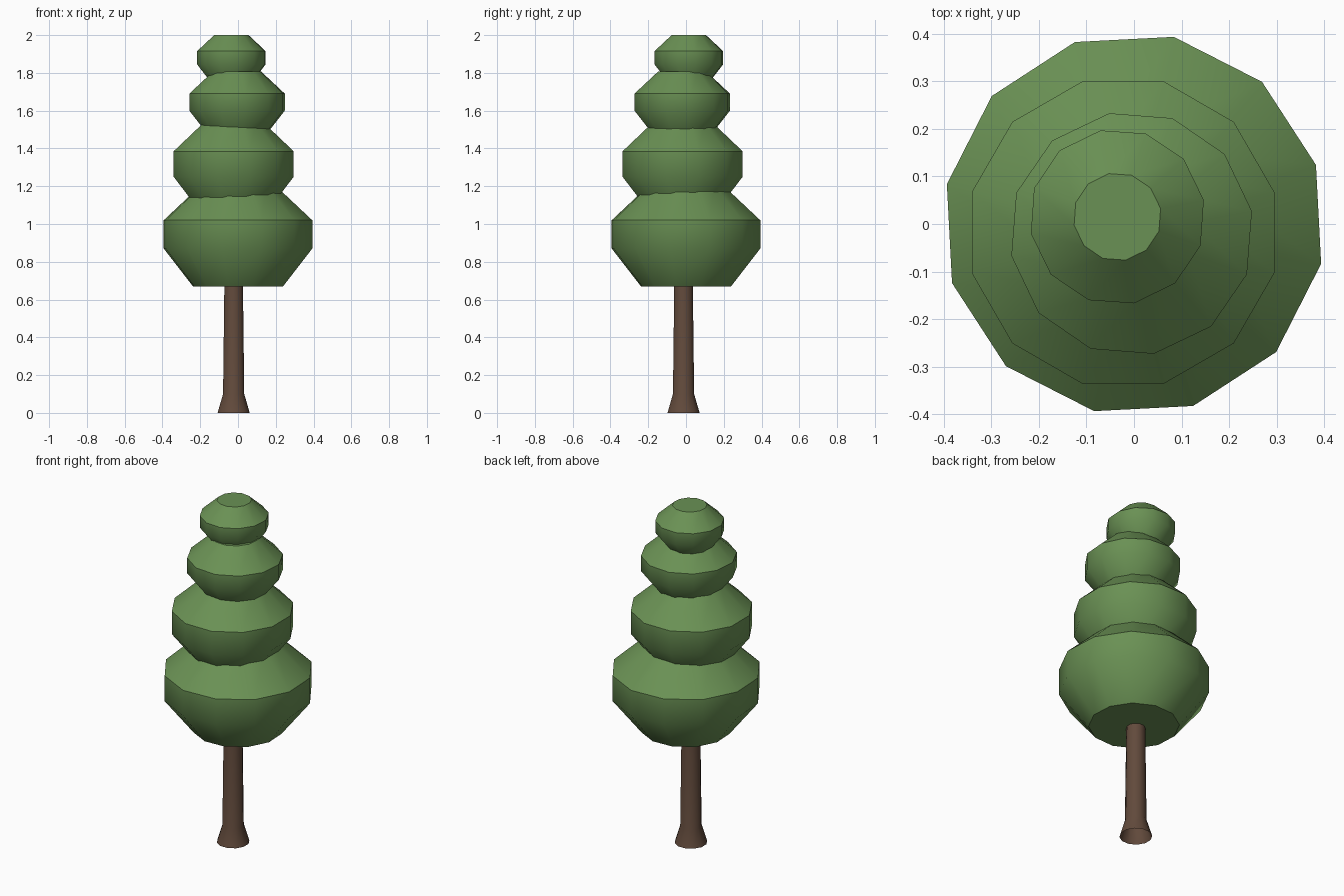
import bpy, math

default_cube = bpy.data.objects.get("Cube")
if default_cube:
    bpy.data.objects.remove(default_cube, do_unlink=True)

SIDES = 12


def make_material(name, rgb):
    mat = bpy.data.materials.new(name)
    mat.use_nodes = True
    color = (*rgb, 1.0)
    mat.diffuse_color = color
    bsdf = next(n for n in mat.node_tree.nodes if n.type == 'BSDF_PRINCIPLED')
    bsdf.inputs["Base Color"].default_value = color
    bsdf.inputs["Roughness"].default_value = 0.9
    return mat


def lathe(name, profile, center, turn, mat, capped):
    """Stack of regular rings from (radius, z) pairs, centred on an xy point."""
    verts, faces = [], []
    for r, z in profile:
        for i in range(SIDES):
            a = math.radians(turn) + math.tau * i / SIDES
            verts.append((center[0] + r * math.cos(a),
                          center[1] + r * math.sin(a), z))
    for k in range(len(profile) - 1):
        for i in range(SIDES):
            j = (i + 1) % SIDES
            low, high = k * SIDES, (k + 1) * SIDES
            faces.append((low + i, low + j, high + j, high + i))
    last = (len(profile) - 1) * SIDES
    faces.append(tuple(range(last, last + SIDES)))
    if capped:
        faces.append(tuple(reversed(range(SIDES))))

    mesh = bpy.data.meshes.new(name)
    mesh.from_pydata(verts, [], faces)
    mesh.materials.append(mat)
    obj = bpy.data.objects.new(name, mesh)
    bpy.context.collection.objects.link(obj)
    bpy.ops.object.select_all(action='DESELECT')
    obj.select_set(True)
    bpy.context.view_layer.objects.active = obj
    bpy.ops.object.shade_smooth_by_angle(angle=math.radians(41))
    return obj


leaf = make_material("leaf_green", (0.144, 0.283, 0.089))
bark = make_material("bark_brown", (0.122, 0.069, 0.045))

# Trunk: flared foot, open underneath, top buried in the foliage
lathe("trunk", [(0.088, 0), (0.058, 0.1), (0.05, 0.75)],
      (-0.023, -0.013), 15, bark, capped=False)

# Foliage tiers: name, radius, centre, turn, band bottom, band top
tiers = [
    ("foliage_bottom", 0.402, (0, 0), 18, 0.87, 1.02),
    ("foliage_lower", 0.329, (-0.023, -0.018), 15, 1.25, 1.385),
    ("foliage_upper", 0.257, (-0.005, -0.02), 10.5, 1.6, 1.69),
    ("foliage_top", 0.185, (-0.035, 0.015), 11, 1.845, 1.915),
]
for name, r, center, turn, low, high in tiers:
    profile = [(0.605 * r, low - 0.5 * r), (r, low),
               (r, high), (0.5 * r, high + 0.46 * r)]
    lathe(name, profile, center, turn, leaf, capped=True)
